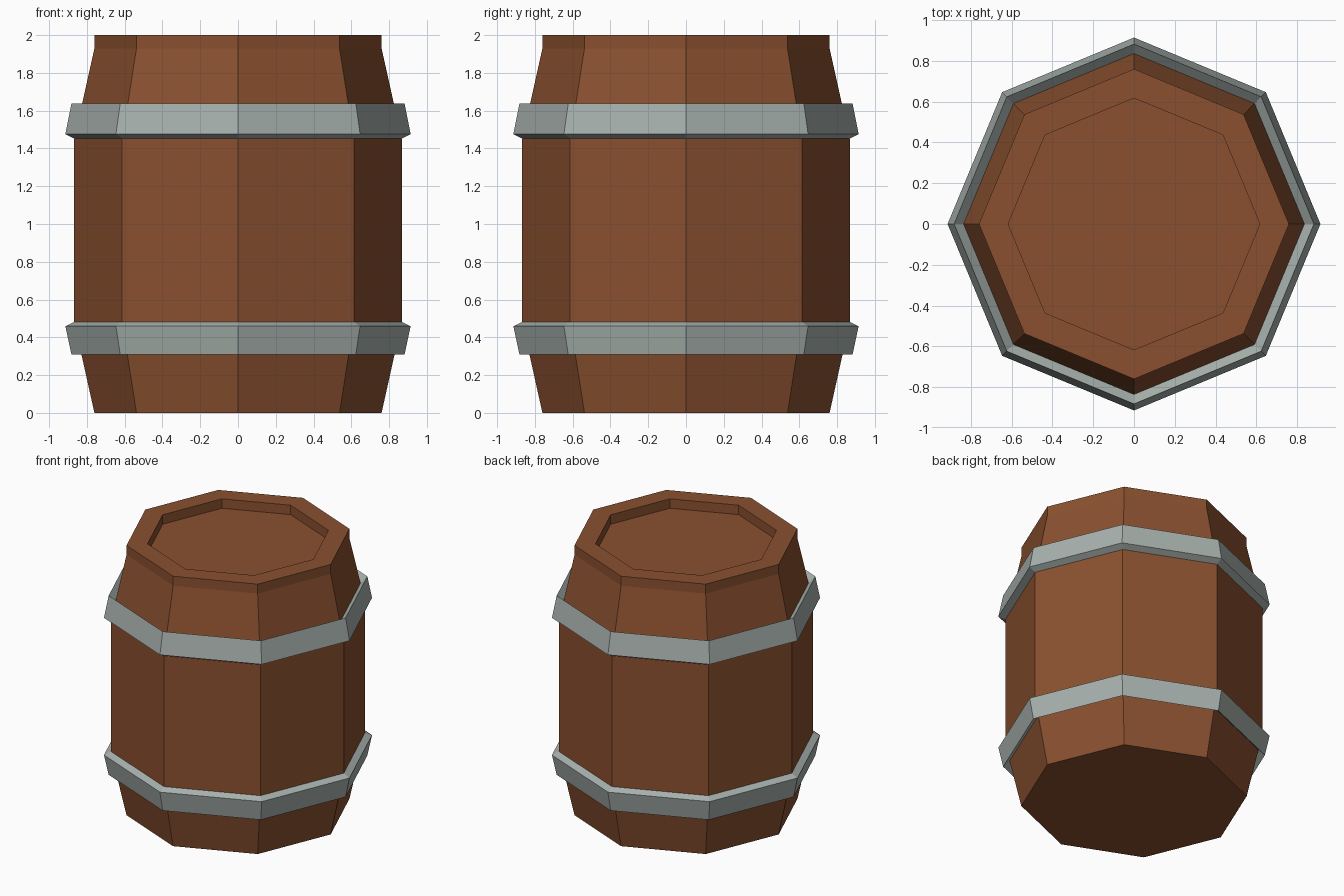
import bpy, bmesh, math

if "Cube" in bpy.data.objects:
    bpy.data.objects.remove(bpy.data.objects["Cube"])

SIDES = 8


def material(name, rgb):
    m = bpy.data.materials.new(name)
    m.diffuse_color = (*rgb, 1)
    m.use_nodes = True
    m.node_tree.nodes["Principled BSDF"].inputs["Base Color"].default_value = m.diffuse_color
    return m


wood = material("brown wood", (0.254, 0.081, 0.029))
iron = material("grey iron", (0.386, 0.440, 0.415))


def lathe(name, profile, mat, closed=False):
    """Turn a (radius, z) profile into an eight-sided solid with corners on the axes."""
    bm = bmesh.new()
    rings = []
    for r, z in profile:
        rings.append([bm.verts.new((r * math.cos(i * math.tau / SIDES),
                                    r * math.sin(i * math.tau / SIDES), z))
                      for i in range(SIDES)])
    pairs = list(zip(rings, rings[1:]))
    if closed:
        pairs.append((rings[-1], rings[0]))
    else:
        bm.faces.new(rings[0])
        bm.faces.new(rings[-1])
    for a, b in pairs:
        for i in range(SIDES):
            j = (i + 1) % SIDES
            bm.faces.new((a[i], a[j], b[j], b[i]))
    bmesh.ops.recalc_face_normals(bm, faces=bm.faces)
    mesh = bpy.data.meshes.new(name)
    bm.to_mesh(mesh)
    bm.free()
    mesh.materials.append(mat)
    obj = bpy.data.objects.new(name, mesh)
    bpy.context.collection.objects.link(obj)
    return obj


# Wooden body with straight rim and recessed lid
lathe("barrel_body", [(0.76, 0), (0.867, 0.48), (0.867, 1.45), (0.76, 1.93),
                      (0.76, 2.0), (0.617, 2.0), (0.617, 1.93)], wood)

# Iron hoops: sloped band, short bevel to the staves, inward-sloping lip
lathe("upper_hoop", [(0.865, 1.451), (0.914, 1.476), (0.882, 1.637), (0.825, 1.58)],
      iron, closed=True)
lathe("lower_hoop", [(0.865, 0.483), (0.914, 0.459), (0.882, 0.31), (0.825, 0.367)],
      iron, closed=True)
